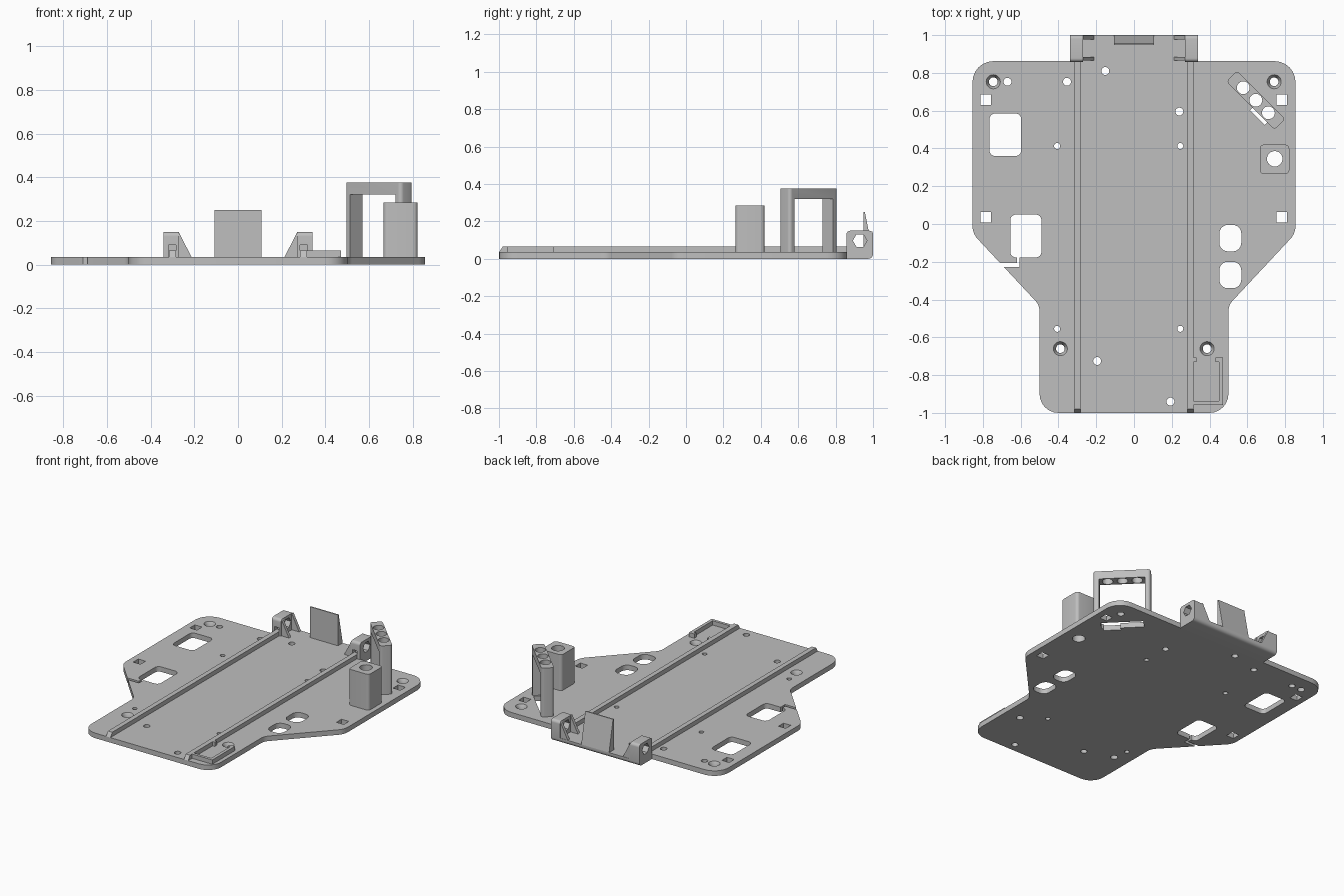
import bpy, bmesh
from math import sin, cos, pi, radians
from mathutils import Vector

cube = bpy.data.objects.get("Cube")
if cube:
    bpy.data.objects.remove(cube, do_unlink=True)

grey = bpy.data.materials.new("plain grey")
grey.use_nodes = True
COLOUR = (0.52, 0.52, 0.52, 1)
grey.diffuse_color = COLOUR
grey.node_tree.nodes["Principled BSDF"].inputs["Base Color"].default_value = COLOUR

PLATE = 0.035
RAIL = 0.065
parts = []


def circle(x, y, r, n=24):
    return [(x + r * cos(2 * pi * i / n), y + r * sin(2 * pi * i / n)) for i in range(n)]


def rounded(corners, radii, steps=6):
    """Polygon with each corner replaced by an arc."""
    out = []
    n = len(corners)
    for i, (c, r) in enumerate(zip(corners, radii)):
        c = Vector(c)
        if r == 0:
            out.append(tuple(c))
            continue
        a = (Vector(corners[i - 1]) - c).normalized()
        b = (Vector(corners[(i + 1) % n]) - c).normalized()
        half = a.angle(b) / 2
        centre = c + (a + b).normalized() * (r / sin(half))
        t = r / (sin(half) / cos(half))
        p, q = c + a * t - centre, c + b * t - centre
        for k in range(steps + 1):
            out.append(tuple(centre + p.slerp(q, k / steps).normalized() * r))
    return out


def rect(x0, x1, y0, y1, r=0.0):
    return rounded([(x0, y0), (x1, y0), (x1, y1), (x0, y1)], [r] * 4)


def prism(name, points, lo, hi, axis="z", top_scale=None):
    """Extrude a 2D outline along an axis, optionally growing toward the far end."""
    place = {"x": lambda u, v, w: (w, u, v),
             "y": lambda u, v, w: (u, w, v),
             "z": lambda u, v, w: (u, v, w)}[axis]
    mid = sum((Vector(p) for p in points), Vector((0, 0))) / len(points)
    bm = bmesh.new()
    far = [tuple(mid + (Vector(p) - mid) * (top_scale or 1)) for p in points]
    a = [bm.verts.new(place(u, v, lo)) for u, v in points]
    b = [bm.verts.new(place(u, v, hi)) for u, v in far]
    bm.faces.new(a)
    bm.faces.new(b)
    for i in range(len(a)):
        j = (i + 1) % len(a)
        bm.faces.new((a[i], a[j], b[j], b[i]))
    bmesh.ops.recalc_face_normals(bm, faces=bm.faces)
    mesh = bpy.data.meshes.new(name)
    bm.to_mesh(mesh)
    bm.free()
    mesh.materials.append(grey)
    obj = bpy.data.objects.new(name, mesh)
    bpy.context.scene.collection.objects.link(obj)
    parts.append(obj)
    return obj


def cut(obj, *args, **kw):
    """Subtract a prism from an object and discard the cutter."""
    cutter = prism("cutter", *args, **kw)
    parts.remove(cutter)
    mod = obj.modifiers.new("cut", "BOOLEAN")
    mod.operation, mod.solver, mod.object = "DIFFERENCE", "EXACT", cutter
    deps = bpy.context.evaluated_depsgraph_get()
    deps.update()
    mesh = bpy.data.meshes.new_from_object(obj.evaluated_get(deps))
    obj.modifiers.clear()
    obj.data = mesh
    bpy.data.objects.remove(cutter, do_unlink=True)


# Base plate
half = [(0.5, -1), (0.5, -0.43), (0.855, -0.05), (0.855, 0.862)]
outline = half + [(-x, y) for x, y in reversed(half)]
bend = [0.1, 0.08, 0.1, 0.11]
plate = prism("base_plate", rounded(outline, bend + bend[::-1]), 0, PLATE)


def plate_hole(points):
    cut(plate, points, -0.05, 0.1)


# Windows, and the slit running from one of them to the edge
plate_hole(rect(-0.765, -0.597, 0.36, 0.585, 0.03))
plate_hole(rect(-0.655, -0.49, -0.177, 0.05, 0.03))
plate_hole([(-0.8, -0.227), (-0.605, -0.227), (-0.605, -0.16),
            (-0.62, -0.16), (-0.62, -0.207), (-0.8, -0.207)])
for y in (-0.075, -0.27):
    plate_hole(rect(0.452, 0.568, y - 0.07, y + 0.07, 0.045))

# Square holes
for x in (-0.785, 0.782):
    for y in (0.035, 0.658):
        plate_hole(rect(x - 0.028, x + 0.028, y - 0.028, y + 0.028))

# Round holes
for x, y in [(-0.67, 0.753), (-0.355, 0.753), (-0.152, 0.81),
             (0.24, 0.595), (-0.195, -0.725), (0.193, -0.94)]:
    plate_hole(circle(x, y, 0.021))
for x in (-0.407, 0.245):
    for y in (-0.555, 0.413):
        plate_hole(circle(x, y, 0.016))

# Countersunk screw holes
for x, y in [(-0.745, 0.753), (0.742, 0.753), (-0.39, -0.66), (0.387, -0.66)]:
    plate_hole(circle(x, y, 0.023))
    cut(plate, circle(x, y, 0.023), 0.01, 0.04, top_scale=1.75)

# Raised rails with sloped ends
for side, word in ((1, "left"), (-1, "right")):
    rail = [(-1, PLATE), (0.88, PLATE), (0.88, RAIL), (-0.98, RAIL)]
    prism(word + "_rail", rail, side * 0.283, side * 0.316, "x")

# Rear tongue with rounded underside
tongue = rounded([(0.86, 0), (1, 0), (1, PLATE), (0.86, PLATE)], [0, 0.025, 0, 0])
prism("rear_tongue", tongue, -0.27, 0.27, "x")

# Hinge brackets: pierced cheek plus two triangular gussets
for side, word in ((1, "left"), (-1, "right")):
    cheek = rounded([(0.858, 0), (1, 0), (1, 0.15), (0.858, 0.15)], [0, 0.025, 0.02, 0.02])
    bracket = prism(word + "_bracket", cheek, side * 0.27, side * 0.34, "x")
    cut(bracket, circle(0.93, 0.097, 0.038, 6), side * 0.2, side * 0.4, axis="x")
    cut(bracket, rect(side * 0.283, side * 0.318, PLATE, 0.09), 0.8, 0.89, axis="y")
    gusset = [(side * 0.27, PLATE), (side * 0.213, PLATE), (side * 0.27, 0.147)]
    for y0, y1, where in ((0.865, 0.885, "front"), (0.977, 0.998, "rear")):
        prism(f"{word}_{where}_gusset", gusset, y0, y1, "y")

# Tapered rear tab
prism("rear_tab", [(0.948, PLATE), (1, PLATE), (0.956, 0.25), (0.948, 0.25)],
      -0.107, 0.107, "x")

# Hollow post
post = prism("hollow_post", rect(0.666, 0.822, 0.265, 0.42, 0.02), PLATE, 0.285)
cut(post, circle(0.745, 0.345, 0.041), 0, 0.4)
plate_hole(circle(0.745, 0.345, 0.041))

# Diagonal arch with three holes over a stepped slot
CENTRE = Vector((0.645, 0.655))
TURN = radians(-45)


def diagonal(points):
    c, s = cos(TURN), sin(TURN)
    return [(CENTRE.x + u * c - v * s, CENTRE.y + u * s + v * c) for u, v in points]


arch = prism("diagonal_arch", diagonal(rect(-0.181, 0.181, -0.04, 0.04, 0.018)), PLATE, 0.375)
cut(arch, diagonal(rect(-0.146, 0.146, -0.1, 0.1)), 0, 0.32)
for u in (-0.094, 0, 0.094):
    cut(arch, diagonal(circle(u, 0, 0.034)), 0.2, 0.5)
plate_hole(diagonal([(-0.135, -0.036), (0.015, -0.036), (0.015, -0.06),
                     (0.125, -0.06), (0.125, -0.036), (0.135, -0.036),
                     (0.135, 0.036), (-0.135, 0.036)]))

# Low walled tray beside the left rail
tray = [(0.314, -0.957), (0.472, -0.957), (0.472, -0.708), (0.432, -0.708),
        (0.432, -0.73), (0.45, -0.73), (0.45, -0.937), (0.314, -0.937)]
prism("tray_wall", tray, PLATE, RAIL)
prism("tray_stop", rect(0.314, 0.332, -0.73, -0.708), PLATE, RAIL)

# Smooth the curved walls, keep edges crisp
bpy.ops.object.select_all(action="DESELECT")
for part in parts:
    part.select_set(True)
bpy.context.view_layer.objects.active = plate
bpy.ops.object.shade_smooth_by_angle(angle=radians(30))
